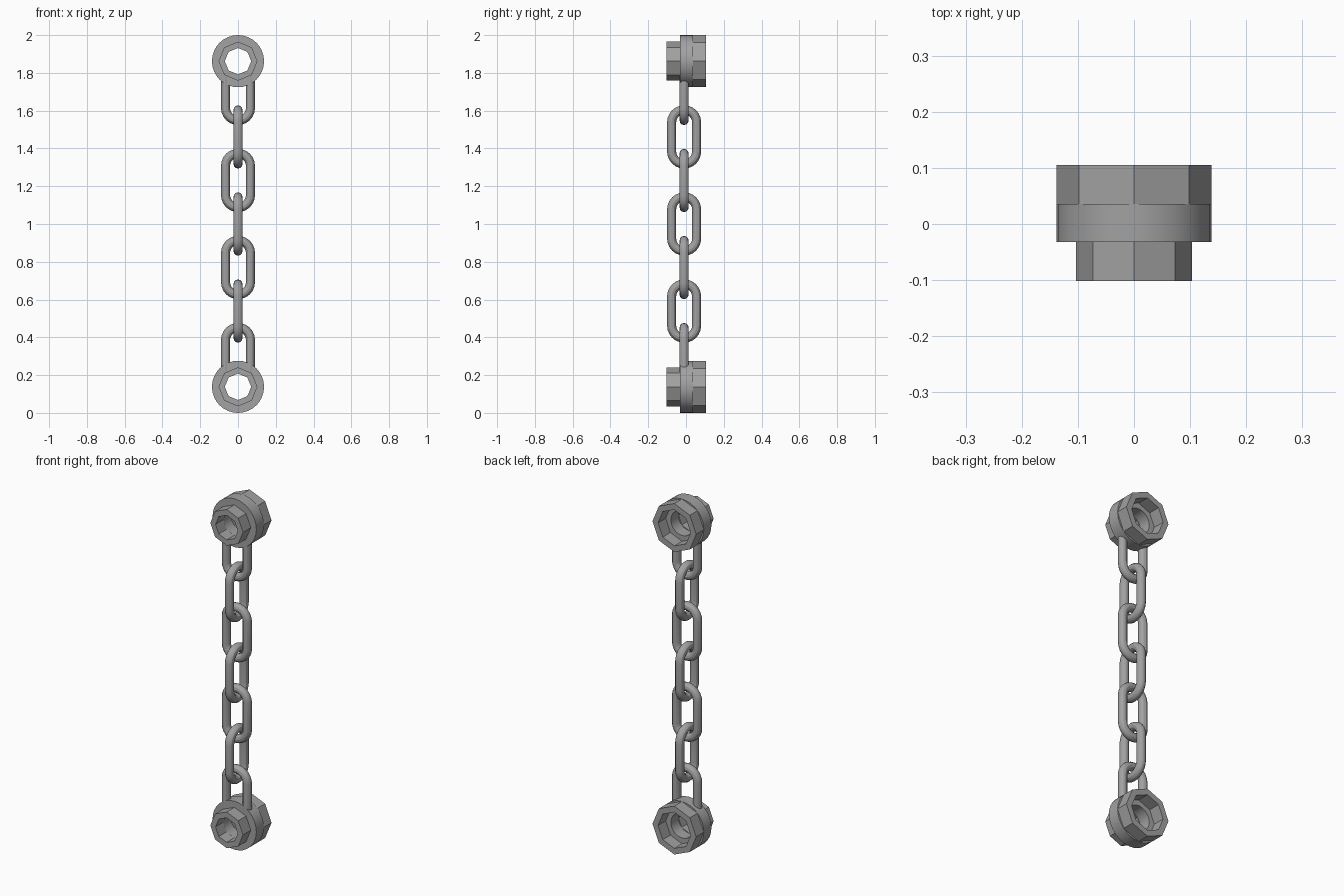
import bpy, bmesh
from math import sin, cos, pi, radians
from mathutils import Vector

cube = bpy.data.objects.get("Cube")
if cube:
    bpy.data.objects.remove(cube)

GREY = (0.36, 0.36, 0.36, 1)
mat = bpy.data.materials.new("chain grey")
mat.use_nodes = True
mat.diffuse_color = GREY
bsdf = next(n for n in mat.node_tree.nodes if n.type == 'BSDF_PRINCIPLED')
bsdf.inputs["Base Color"].default_value = GREY

SEGS = 32          # points per ring, four per octagon side
CHAIN_Y = -0.01
WIRE = 0.024
BEND = 0.066       # centreline radius of the link ends
HALF = 0.0775      # half the straight length of a link


def finish(obj):
    bpy.ops.object.select_all(action='DESELECT')
    obj.select_set(True)
    bpy.context.view_layer.objects.active = obj
    if obj.type == 'CURVE':
        bpy.ops.object.convert(target='MESH')
    bpy.ops.object.shade_smooth_by_angle(angle=radians(30))


def ring(radius, octagon):
    """Circle or eight-sided outline in the xz plane, a corner at the top."""
    step = SEGS // 8 if octagon else 1
    corners = [Vector((radius * sin(2 * pi * i / SEGS), 0, radius * cos(2 * pi * i / SEGS)))
               for i in range(0, SEGS + 1, step)]
    return [corners[i // step].lerp(corners[i // step + 1], (i % step) / step)
            for i in range(SEGS)]


def collar(name, z):
    stud, body, bore = 0.103, 0.138, 0.07
    front, mid_front, mid_back, back = -0.102, -0.032, 0.036, 0.105
    # Closed section: outside from front to back, then the socket and bore
    section = [(stud, front, True), (stud, mid_front, True),
               (body, mid_front, False), (body, mid_back, False),
               (body, mid_back, True), (body, back, True),
               (stud, back, True), (stud, mid_back, True),
               (bore, mid_back, False), (bore, mid_front, False),
               (bore, mid_front, True), (bore, front, True)]
    bm = bmesh.new()
    loops = [[bm.verts.new(p + Vector((0, y, 0))) for p in ring(r, octagon)]
             for r, y, octagon in section]
    for k, a in enumerate(loops):
        b = loops[(k + 1) % len(loops)]
        for i in range(SEGS):
            j = (i + 1) % SEGS
            bm.faces.new((a[i], a[j], b[j], b[i]))
    bmesh.ops.remove_doubles(bm, verts=bm.verts, dist=0.0001)
    bmesh.ops.recalc_face_normals(bm, faces=bm.faces)
    mesh = bpy.data.meshes.new(name)
    bm.to_mesh(mesh)
    bm.free()
    mesh.materials.append(mat)
    obj = bpy.data.objects.new(name, mesh)
    obj.location = (0, 0, z)
    bpy.context.collection.objects.link(obj)
    finish(obj)


def wire(name, points, closed, z, turn=0):
    curve = bpy.data.curves.new(name, 'CURVE')
    curve.dimensions = '3D'
    curve.bevel_depth = WIRE
    curve.bevel_resolution = 4
    curve.use_fill_caps = True
    spline = curve.splines.new('POLY')
    spline.points.add(len(points) - 1)
    for sp, (x, h) in zip(spline.points, points):
        sp.co = (x, 0, h, 1)
    spline.use_cyclic_u = closed
    curve.materials.append(mat)
    obj = bpy.data.objects.new(name, curve)
    obj.location = (0, CHAIN_Y, z)
    obj.rotation_euler = (0, 0, turn)
    bpy.context.collection.objects.link(obj)
    finish(obj)


def bend(sign):
    """Half circle from +x to -x (sign 1, upper) or -x to +x (sign -1, lower)."""
    n = 12
    return [(sign * BEND * cos(pi * i / n), sign * (HALF + BEND * sin(pi * i / n)))
            for i in range(n + 1)]


# End collars
TOP, BOTTOM = 1.862, 0.138
collar("top_collar", TOP)
collar("bottom_collar", BOTTOM)

# Full links, alternately turned a quarter
PITCH = 0.2305
for i in range(5):
    wire(f"link_{i + 1}", bend(1) + bend(-1), True,
         1 + (2 - i) * PITCH, pi / 2 if i % 2 == 0 else 0)

# Open end links whose legs run into the collars
leg = 0.09
wire("top_end_link", [(-BEND, leg)] + bend(-1) + [(BEND, leg)], False, 1 + 3 * PITCH)
wire("bottom_end_link", [(BEND, -leg)] + bend(1) + [(-BEND, -leg)], False, 1 - 3 * PITCH)
